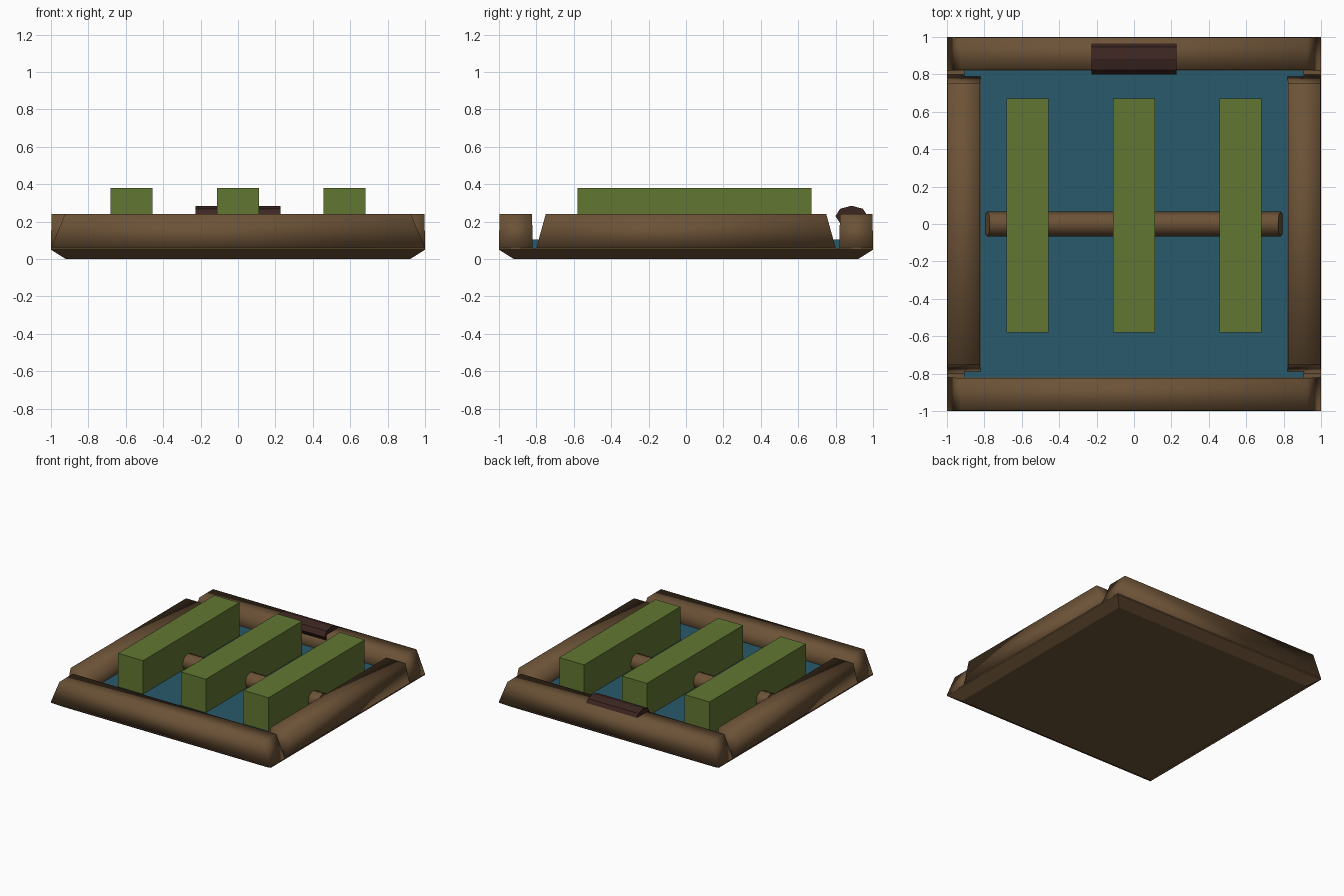
import bpy, bmesh, math

if "Cube" in bpy.data.objects:
    bpy.data.objects.remove(bpy.data.objects["Cube"])


def material(name, rgb):
    m = bpy.data.materials.new(name)
    m.diffuse_color = (*rgb, 1)
    m.use_nodes = True
    m.node_tree.nodes["Principled BSDF"].inputs["Base Color"].default_value = m.diffuse_color
    return m


WOOD = material("wood", (0.15, 0.085, 0.038))
DARK = material("dark_wood", (0.045, 0.019, 0.016))
BLUE = material("blue", (0.022, 0.10, 0.145))
GREEN = material("green", (0.12, 0.185, 0.031))


def finish(bm, name, mat, smooth=False):
    bmesh.ops.recalc_face_normals(bm, faces=bm.faces)
    for f in bm.faces:
        f.smooth = smooth
    me = bpy.data.meshes.new(name)
    bm.to_mesh(me)
    bm.free()
    ob = bpy.data.objects.new(name, me)
    bpy.context.collection.objects.link(ob)
    me.materials.append(mat)
    return ob


def box(name, lo, hi, mat, taper=(0, 0), bottom_taper=0, smooth=False):
    """Box from lo to hi; top or bottom corners can be drawn inward."""
    bm = bmesh.new()
    bmesh.ops.create_cube(bm, size=1)
    for v in bm.verts:
        top = v.co.z > 0
        for i in range(3):
            side = 1 if v.co[i] > 0 else -1
            v.co[i] = (lo[i] + hi[i]) / 2 + side * (hi[i] - lo[i]) / 2
            if i < 2:
                v.co[i] -= side * (taper[i] if top else bottom_taper)
    return finish(bm, name, mat, smooth)


def bar(name, length, centre, ry, rz, mat, taper=0, smooth=False):
    """Eight-sided bar lying along x."""
    bm = bmesh.new()
    rings = []
    for s in (-1, 1):
        ring = []
        for k in range(8):
            a = k * math.pi / 4
            x = s * (length / 2 - taper * (1 + math.sin(a)) / 2)
            ring.append(bm.verts.new((x, centre[0] + ry * math.cos(a),
                                      centre[1] + rz * math.sin(a))))
        bm.faces.new(ring)
        rings.append(ring)
    for k in range(8):
        j = (k + 1) % 8
        bm.faces.new((rings[0][k], rings[0][j], rings[1][j], rings[1][k]))
    return finish(bm, name, mat, smooth)


# Base slab with chamfered underside
box("base_chamfer", (-1, -1, 0), (1, 1, 0.05), WOOD, bottom_taper=0.08)
box("base_rim", (-1, -1, 0.05), (1, 1, 0.06), WOOD)

# Blue floor panel
box("floor_panel", (-0.91, -0.91, 0.06), (0.91, 0.91, 0.105), BLUE)

# Four edge rails with sloping ends
for side, name in ((-1, "front_rail"), (1, "back_rail")):
    y = 0.91 * side
    box(name, (-1, y - 0.09, 0.06), (1, y + 0.09, 0.24), WOOD,
        taper=(0.075, 0.003), smooth=True)
for side, name in ((-1, "left_rail"), (1, "right_rail")):
    x = 0.91 * side
    box(name, (x - 0.09, -0.8, 0.06), (x + 0.09, 0.8, 0.24), WOOD,
        taper=(0.003, 0.05), smooth=True)

# Crossbar under the slats
bar("crossbar", 1.6, (0, 0.15), 0.068, 0.068, WOOD, taper=0.03, smooth=True)
bpy.context.view_layer.objects.active = bpy.data.objects["crossbar"]
bpy.data.objects["crossbar"].select_set(True)
bpy.ops.object.shade_smooth_by_angle(angle=math.radians(50))

# Three green slats
for i, x in enumerate((-0.57, 0, 0.57)):
    box(f"slat_{i + 1}", (x - 0.113, -0.58, 0.1), (x + 0.113, 0.67, 0.38), GREEN)

# Dark handle on the back rail
bar("handle", 0.456, (0.885, 0.23), 0.086, 0.055, DARK)
